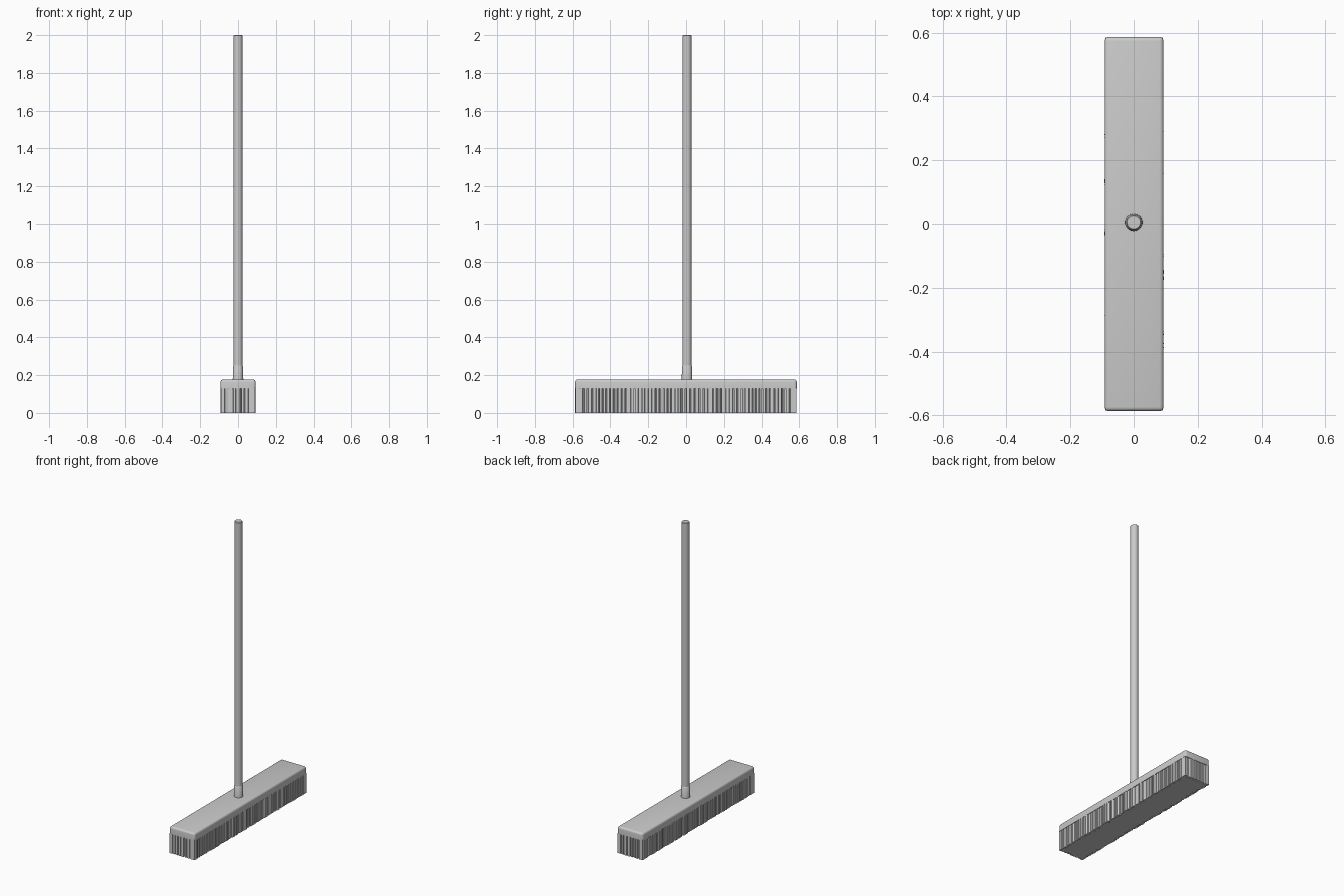
import bpy, bmesh, math, random
from mathutils import Vector

random.seed(4)
cube = bpy.data.objects.get("Cube")
if cube:
    bpy.data.objects.remove(cube, do_unlink=True)

grey = bpy.data.materials.new("light grey")
grey.use_nodes = True
colour = (0.6, 0.6, 0.6, 1)
grey.diffuse_color = colour
grey.node_tree.nodes["Principled BSDF"].inputs["Base Color"].default_value = colour

HALF_X, HALF_Y = 0.093, 0.587
BRISTLE_TOP, HEAD_TOP = 0.128, 0.177
HANDLE_Y = 0.005


def add_object(name, bm, smooth=True):
    bmesh.ops.recalc_face_normals(bm, faces=bm.faces)
    mesh = bpy.data.meshes.new(name)
    bm.to_mesh(mesh)
    bm.free()
    mesh.materials.append(grey)
    obj = bpy.data.objects.new(name, mesh)
    bpy.context.collection.objects.link(obj)
    if smooth:
        bpy.ops.object.select_all(action="DESELECT")
        obj.select_set(True)
        bpy.context.view_layer.objects.active = obj
        bpy.ops.object.shade_smooth_by_angle(angle=math.radians(40))
    return obj


def lathe(name, profile, sides=24):
    """Turn (radius, height) pairs about the handle axis."""
    bm = bmesh.new()
    verts = [bm.verts.new((r, HANDLE_Y, z)) for r, z in profile]
    edges = [bm.edges.new(pair) for pair in zip(verts, verts[1:])]
    bmesh.ops.spin(bm, geom=verts + edges, cent=(0, HANDLE_Y, 0), axis=(0, 0, 1),
                   angle=math.tau, steps=sides, use_merge=True)
    bmesh.ops.remove_doubles(bm, verts=bm.verts, dist=1e-5)
    return add_object(name, bm)


# Head: block with rounded top and corner edges
bm = bmesh.new()
bmesh.ops.create_cube(bm, size=1)
for v in bm.verts:
    v.co.x *= 2 * HALF_X
    v.co.y *= 2 * HALF_Y
    v.co.z = HEAD_TOP if v.co.z > 0 else BRISTLE_TOP
rounded = [e for e in bm.edges if max(v.co.z for v in e.verts) > BRISTLE_TOP + 0.01]
bmesh.ops.bevel(bm, geom=rounded, offset=0.013, segments=4, profile=0.5, affect="EDGES")
add_object("broom_head", bm)

# Bristles: dense block whose outline is cut by narrow upright gaps
corners = [Vector((sx * (HALF_X - 0.002), sy * (HALF_Y - 0.002)))
           for sx, sy in ((-1, -1), (1, -1), (1, 1), (-1, 1))]
outline = []
for a, b in zip(corners, corners[1:] + corners[:1]):
    along = (b - a).normalized()
    inward = Vector((-along.y, along.x))
    length = (b - a).length
    outline.append(a)
    pos = 0.02
    while pos < length - 0.03:
        gap = random.uniform(0.004, 0.009)
        depth = random.uniform(0.004, 0.02)
        bulge = random.uniform(-0.003, 0.003)
        for step, inset in ((0, bulge), (0.2, depth), (0.8, depth), (1, bulge)):
            outline.append(a + along * (pos + gap * step) + inward * inset)
        pos += gap + random.uniform(0.011, 0.018)
bm = bmesh.new()
base = bm.faces.new([bm.verts.new((p.x, p.y, 0)) for p in outline])
top = bmesh.ops.extrude_face_region(bm, geom=[base], use_keep_orig=True)["geom"]
for v in top:
    if isinstance(v, bmesh.types.BMVert):
        v.co.z = BRISTLE_TOP + 0.004
add_object("bristles", bm, smooth=False)

# Socket and long handle
lathe("handle_socket", [(0, 0.165), (0.028, 0.165), (0.027, 0.245), (0.024, 0.25), (0, 0.25)])
lathe("handle", [(0, 0.17), (0.024, 0.17), (0.024, 1.997), (0.021, 2), (0, 2)])
